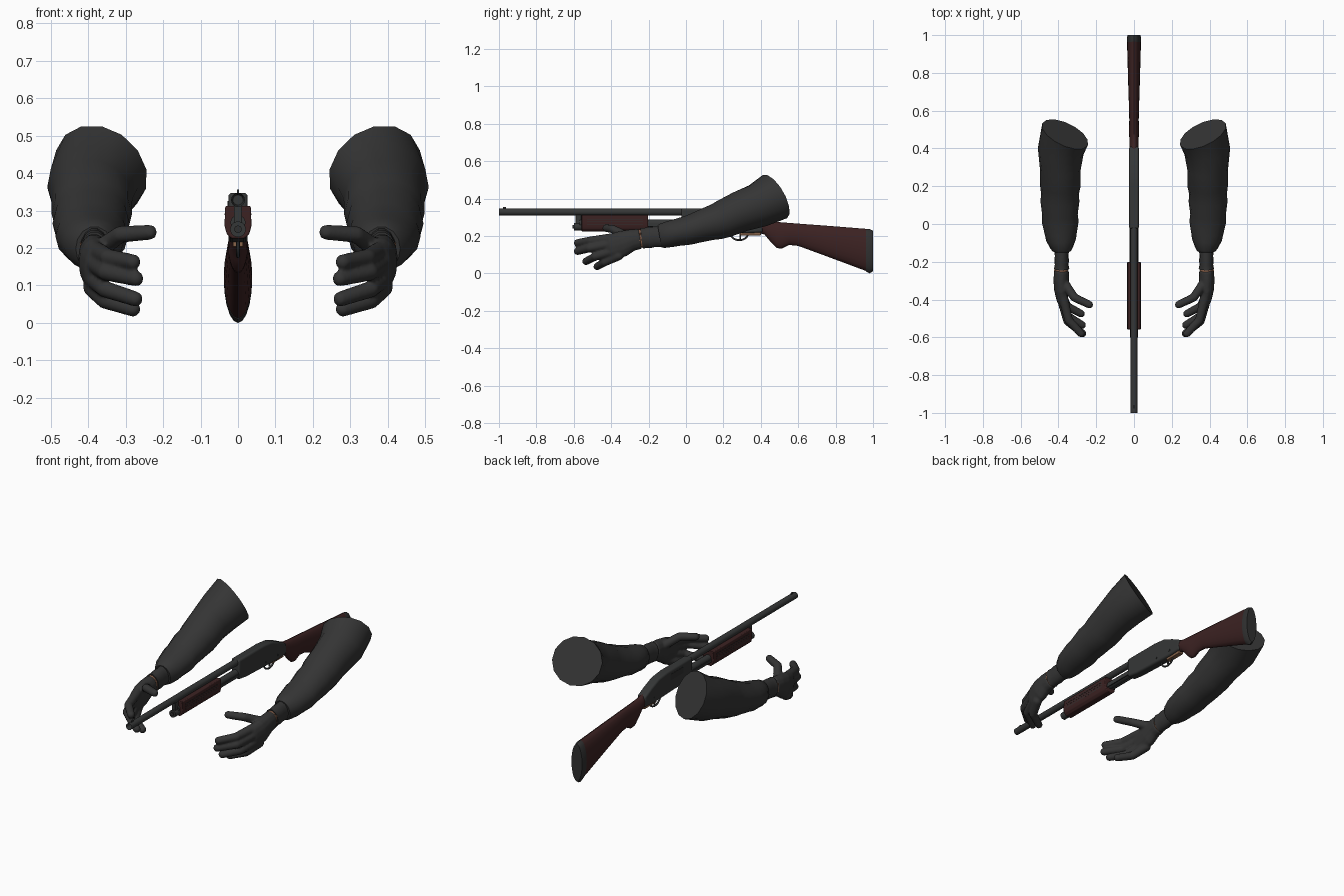
import bpy, bmesh, math
from mathutils import Vector

if "Cube" in bpy.data.objects:
    bpy.data.objects.remove(bpy.data.objects["Cube"])


def material(name, r, g, b):
    m = bpy.data.materials.new(name)
    m.use_nodes = True
    m.diffuse_color = (r, g, b, 1)
    m.node_tree.nodes["Principled BSDF"].inputs["Base Color"].default_value = (r, g, b, 1)
    return m


METAL = material("gun metal", .036, .038, .038)
DARK = material("dark rubber", .03, .03, .03)
WOOD = material("dark red wood", .045, .016, .016)
CLOTH = material("sleeve cloth", .035, .035, .035)
GLOVE = material("glove leather", .034, .034, .034)
SKIN = material("skin", .3, .14, .08)
BRASS = material("tan brass", .25, .13, .07)


def finish(bm, name, mat, bevel=0, angle=40):
    bmesh.ops.recalc_face_normals(bm, faces=bm.faces)
    me = bpy.data.meshes.new(name)
    bm.to_mesh(me)
    bm.free()
    ob = bpy.data.objects.new(name, me)
    bpy.context.collection.objects.link(ob)
    me.materials.append(mat)
    if bevel:
        b = ob.modifiers.new("bevel", 'BEVEL')
        b.width, b.segments, b.limit_method = bevel, 3, 'ANGLE'
    bpy.context.view_layer.objects.active = ob
    ob.select_set(True)
    bpy.ops.object.shade_smooth_by_angle(angle=math.radians(angle))
    ob.select_set(False)
    return ob


def mirror(ob):
    ob.modifiers.new("other side", 'MIRROR')
    return ob


def loft(bm, stations, sides=14, start=None, upright=False):
    """Skin elliptical rings (x, y, z, half width, half height) along a path."""
    pts = [Vector(s[:3]) for s in stations]
    rings = []
    for i, s in enumerate(stations):
        t = pts[min(i + 1, len(pts) - 1)] - pts[max(i - 1, 0)]
        if start and i == 0:
            t = Vector(start)
        if upright:
            t = Vector((0, 1, 0))
        u = t.cross(Vector((0, 0, 1))).normalized()
        v = u.cross(t).normalized()
        rings.append([bm.verts.new(pts[i] + u * s[3] * math.cos(a) + v * s[4] * math.sin(a))
                      for a in (2 * math.pi * k / sides for k in range(sides))])
    for a, b in zip(rings, rings[1:]):
        for k in range(sides):
            n = (k + 1) % sides
            bm.faces.new((a[k], a[n], b[n], b[k]))
    bm.faces.new(rings[0])
    bm.faces.new(rings[-1])


def lofted(name, mat, stations, **kw):
    bm = bmesh.new()
    loft(bm, stations, **kw)
    return finish(bm, name, mat)


def rod(name, mat, y0, y1, z, r, x=0):
    return lofted(name, mat, [(x, y0, z, r, r), (x, y1, z, r, r)], sides=18)


def extruded(name, mat, outline, direction, bevel=0):
    """Prism from a flat outline, centred on the plane of the outline."""
    bm = bmesh.new()
    d = Vector(direction)
    a = [bm.verts.new(Vector(p) - d) for p in outline]
    b = [bm.verts.new(Vector(p) + d) for p in outline]
    bm.faces.new(a)
    bm.faces.new(b)
    for k in range(len(a)):
        n = (k + 1) % len(a)
        bm.faces.new((a[k], a[n], b[n], b[k]))
    return finish(bm, name, mat, bevel)


def box(name, mat, x, y0, y1, z0, z1, bevel=0):
    return extruded(name, mat, [(0, y0, z0), (0, y1, z0), (0, y1, z1), (0, y0, z1)], (x, 0, 0), bevel)


# Barrel with hollow muzzle and bead sight
barrel = rod("barrel", METAL, -1, .02, .328, .0185)
bm = bmesh.new()
bm.from_mesh(barrel.data)
end = min(bm.faces, key=lambda f: f.calc_center_median().y)
bmesh.ops.inset_individual(bm, faces=[end], thickness=.005)
bmesh.ops.translate(bm, verts=end.verts, vec=(0, .05, 0))
bm.to_mesh(barrel.data)
bm.free()
box("front_sight", METAL, .003, -.978, -.962, .343, .356, .002)

# Magazine tube, cap and action bars
rod("magazine_tube", METAL, -.57, .0, .268, .02)
rod("magazine_cap", METAL, -.6, -.55, .25, .021)
rod("magazine_plug", DARK, -.606, -.598, .25, .01)
box("barrel_clamp", METAL, .011, -.59, -.56, .25, .325, .003)
for x, side in ((.02, "left"), (-.02, "right")):
    b = box(side + "_action_bar", METAL, .003, -.22, .02, .25, .266)
    b.location.x = x

# Pump grip with rounded belly and side grooves
outline = [(-.034, .312), (-.036, .26), (-.03, .237), (-.017, .225)]
outline += [(-x, z) for x, z in reversed(outline)]
extruded("pump_grip", WOOD, [(x, -.38, z) for x, z in outline], (0, .178, 0), .004)
for z in (.262, .276, .29):
    box("pump_groove", DARK, .0362, -.53, -.23, z - .002, z + .002)

# Receiver
extruded("receiver", METAL,
         [(0, -.025, .347), (0, .2, .347), (0, .28, .338), (0, .35, .31), (0, .41, .28),
          (0, .41, .22), (0, .33, .215), (0, .05, .225), (0, -.025, .235)], (.026, 0, 0), .01)
port = box("ejection_port", DARK, .002, .06, .18, .29, .325)
port.location.x = -.0255
for y in (.22, .33):
    pin = box("receiver_pin", DARK, .0275, y - .005, y + .005, .24, .25)

# Trigger group
box("trigger_plate", BRASS, .014, .29, .40, .203, .222, .003)
box("trigger", METAL, .004, .285, .295, .185, .22, .002)
cu = bpy.data.curves.new("trigger_guard", 'CURVE')
cu.dimensions, cu.bevel_depth, cu.bevel_resolution = '3D', .005, 2
sp = cu.splines.new('BEZIER')
guard = [(.23, .22), (.25, .19), (.285, .178), (.32, .19), (.335, .215)]
sp.bezier_points.add(len(guard) - 1)
for p, (y, z) in zip(sp.bezier_points, guard):
    p.co = (0, y, z)
    p.handle_left_type = p.handle_right_type = 'AUTO'
cu.materials.append(METAL)
bpy.context.collection.objects.link(bpy.data.objects.new("trigger_guard", cu))


# Stock and butt pad: (y, bottom, top, half width)
def stock_part(name, mat, rows):
    return lofted(name, mat, [(0, y, (a + b) / 2, w, (b - a) / 2) for y, a, b, w in rows],
                  sides=20, upright=True)


stock_part("stock", WOOD, [(.36, .222, .298, .022), (.42, .208, .28, .023), (.455, .165, .277, .025),
                           (.485, .136, .275, .026), (.51, .132, .273, .026), (.55, .152, .27, .025),
                           (.6, .147, .266, .026), (.75, .092, .255, .031), (.965, .012, .238, .037)])
stock_part("butt_pad", DARK, [(.963, .01, .238, .038), (.982, .0, .237, .038), (1, .012, .228, .034)])

# Sleeves, with gentle folds along the forearm
mirror(lofted("sleeves", CLOTH, [
    (.365, .475, .41, .134, .132), (.388, .385, .362, .122, .12), (.39, .29, .33, .108, .112),
    (.39, .2, .29, .107, .104), (.392, .16, .275, .1, .098), (.392, .12, .265, .103, .092),
    (.392, .05, .242, .094, .083), (.39, .01, .23, .097, .08), (.388, -.05, .218, .085, .074),
    (.386, -.085, .21, .079, .072), (.383, -.13, .2, .058, .067), (.383, -.142, .198, .05, .06)],
    start=(.38, -.78, -.44)))

# Glove cuffs and bare wrist showing through the gap
mirror(lofted("glove_cuffs", GLOVE, [
    (.383, -.13, .197, .04, .058), (.383, -.17, .195, .036, .056), (.383, -.195, .192, .039, .058),
    (.383, -.215, .19, .036, .055), (.383, -.238, .187, .041, .057)]))
mirror(lofted("wrists", SKIN, [(.383, -.225, .188, .035, .05), (.384, -.27, .182, .035, .05)]))
bm = bmesh.new()
loft(bm, [(.419, -.245, .172, .006, .004), (.42, -.245, .195, .006, .015), (.419, -.245, .215, .006, .004)], sides=6)
mirror(finish(bm, "wrist_openings", SKIN))

# Gloved hands: palm, four fingers and thumb blended together
bm = bmesh.new()
loft(bm, [(.384, -.245, .185, .04, .055), (.385, -.29, .178, .041, .059), (.385, -.34, .158, .04, .071),
          (.38, -.4, .142, .031, .069), (.37, -.43, .137, .02, .056)])
digits = [
    [(.375, -.39, .19), (.345, -.51, .175), (.28, -.58, .163)],
    [(.385, -.39, .16), (.352, -.515, .135), (.272, -.58, .118)],
    [(.388, -.38, .122), (.355, -.485, .09), (.274, -.535, .064)],
    [(.388, -.36, .095), (.355, -.435, .06), (.28, -.475, .037)],
    [(.378, -.3, .19), (.315, -.39, .236), (.236, -.427, .242)]]
for joints in digits:
    radii = (.026, .0225, .0205)
    for i in range(2):
        loft(bm, [(*joints[k], radii[k], radii[k]) for k in (i, i + 1)])
    for p, r in zip(joints, radii):
        s = bmesh.ops.create_uvsphere(bm, u_segments=14, v_segments=8, radius=r)
        bmesh.ops.translate(bm, verts=s["verts"], vec=p)
hands = finish(bm, "gloved_hands", GLOVE)
rm = hands.modifiers.new("blend", 'REMESH')
rm.mode, rm.voxel_size, rm.use_smooth_shade = 'VOXEL', .006, True
sm = hands.modifiers.new("soften", 'SMOOTH')
sm.factor, sm.iterations = .5, 4
mirror(hands)
